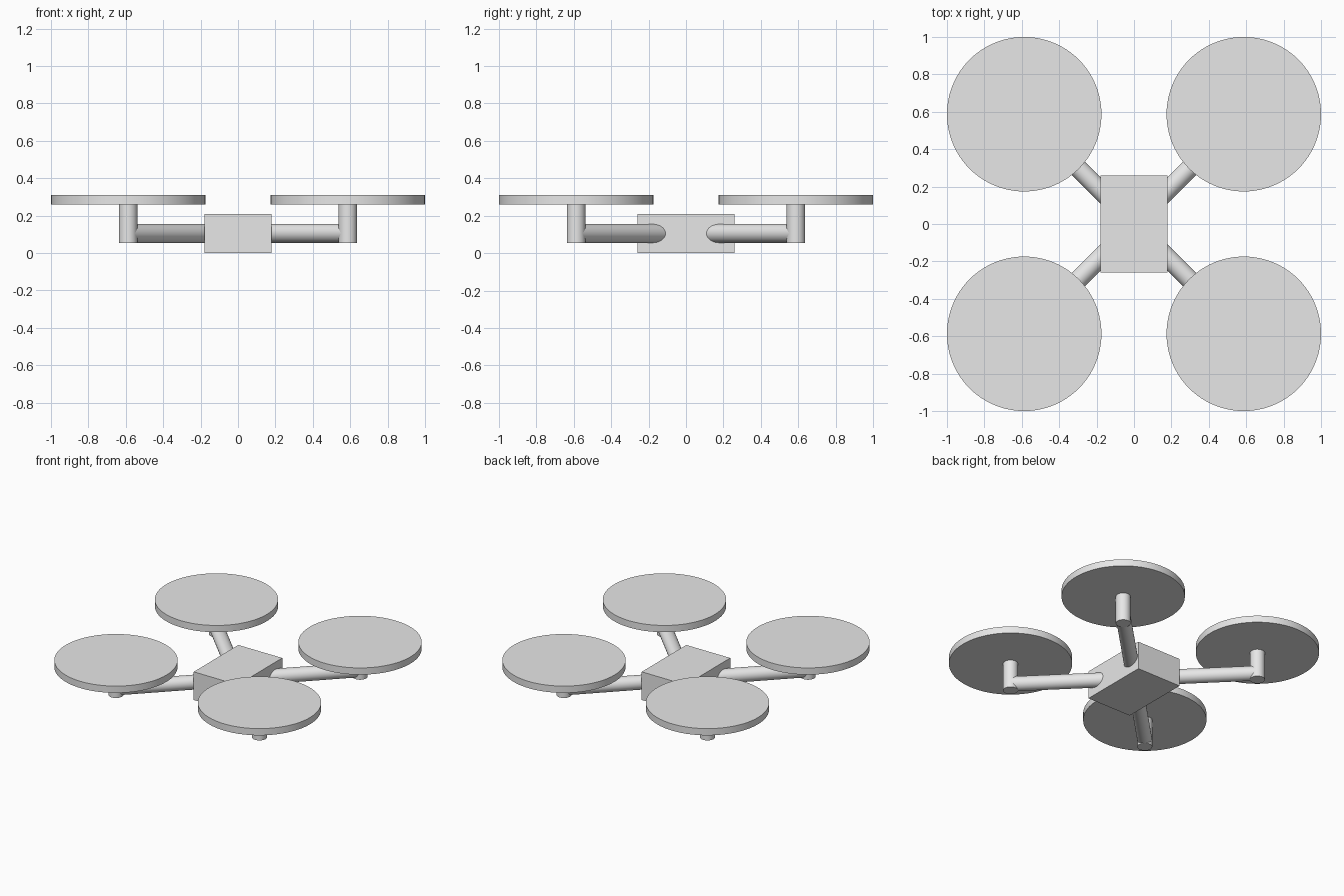
import bpy
from math import pi
from mathutils import Vector

cube = bpy.data.objects.get("Cube")
if cube:
    bpy.data.objects.remove(cube, do_unlink=True)

grey = bpy.data.materials.new("light_grey")
grey.use_nodes = True
grey.diffuse_color = (0.8, 0.8, 0.8, 1)
grey.node_tree.nodes["Principled BSDF"].inputs["Base Color"].default_value = (0.8, 0.8, 0.8, 1)


def finish(name):
    obj = bpy.context.object
    obj.name = name
    obj.data.materials.append(grey)
    return obj


def rod(name, start, end, radius, sides=64):
    """Smooth capped cylinder between two points."""
    start, end = Vector(start), Vector(end)
    axis = end - start
    bpy.ops.mesh.primitive_cylinder_add(
        vertices=sides, radius=radius, depth=axis.length,
        location=(start + end) / 2,
        rotation=axis.to_track_quat('Z', 'Y').to_euler())
    bpy.ops.object.shade_smooth_by_angle(angle=pi / 6)
    return finish(name)


# Central body
bpy.ops.mesh.primitive_cube_add(size=1, location=(0, 0, 0.104))
body = finish("body")
body.scale = (0.36, 0.52, 0.208)

# Four diagonal arms, each with a motor post and a rotor disc
REACH, TUBE, ARM_Z = 0.587, 0.05, 0.105
for side, sx in (("left", 1), ("right", -1)):
    for end, sy in (("front", -1), ("back", 1)):
        tag = f"{end}_{side}"
        x, y = sx * REACH, sy * REACH
        rod(f"arm_{tag}", (sx * 0.08, sy * 0.08, ARM_Z), (x, y, ARM_Z), TUBE)
        rod(f"motor_post_{tag}", (x, y, 0.054), (x, y, 0.27), TUBE)
        rod(f"rotor_disc_{tag}", (x, y, 0.261), (x, y, 0.311), 0.413, 96)
